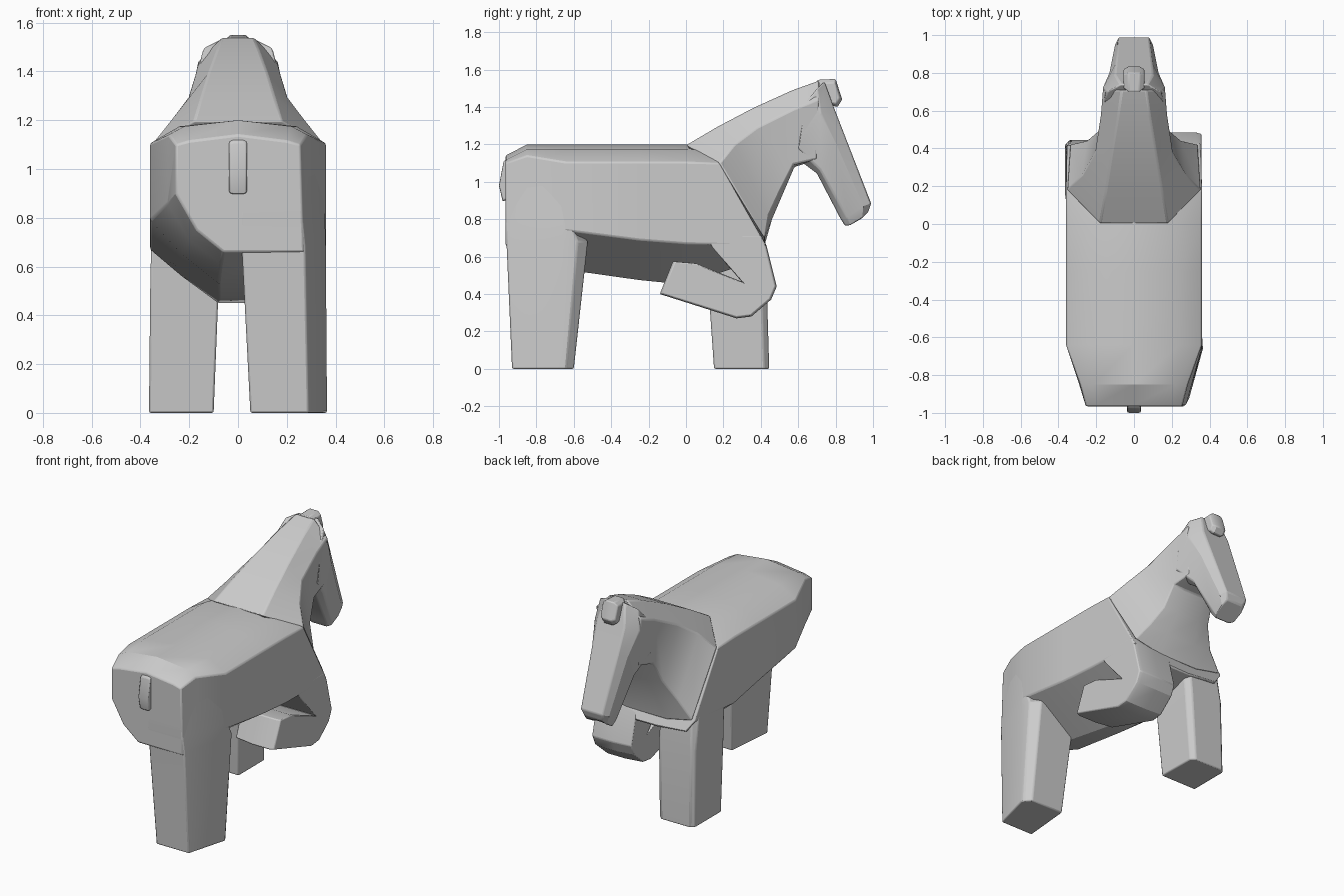
import bpy, bmesh
from mathutils import Vector


def loft(name, rings, bevel=0.008):
    """Skin equal-length rings of 3D points and cap both ends."""
    bm = bmesh.new()
    vs = [[bm.verts.new(p) for p in r] for r in rings]
    n = len(rings[0])
    for a, b in zip(vs, vs[1:]):
        for i in range(n):
            j = (i + 1) % n
            bm.faces.new((a[i], a[j], b[j], b[i]))
    bm.faces.new(vs[0][::-1])
    bm.faces.new(vs[-1])
    bmesh.ops.recalc_face_normals(bm, faces=bm.faces)
    me = bpy.data.meshes.new(name)
    bm.to_mesh(me)
    bm.free()
    ob = bpy.data.objects.new(name, me)
    bpy.context.collection.objects.link(ob)
    if bevel:
        m = ob.modifiers.new("soft_edges", "BEVEL")
        m.width = bevel
        m.segments = 2
        m.limit_method = "ANGLE"
        m.angle_limit = 0.6
    bpy.context.view_layer.objects.active = ob
    ob.select_set(True)
    bpy.ops.object.shade_smooth_by_angle(angle=0.45)
    ob.select_set(False)
    return ob


def body_ring(y, top, shoulder, right, bottom, left, slope=0.0):
    """Cross-section of the trunk; slope leans it back above z = 0.68."""
    (tw, tz), (sw, sz) = top, shoulder
    pts = [(0, tz), (tw, tz - 0.025), (sw, sz), right, (bottom[1], bottom[2]),
           (bottom[0], bottom[2]), left[0], left[1], (-sw, sz), (-tw, tz - 0.025)]
    return [(x, y - slope * max(z - 0.68, 0), z) for x, z in pts]


# trunk: right haunch has a leg, left haunch is rounded off
loft("body", [
    body_ring(-0.965, (0.20, 1.14), (0.255, 1.10), (0.27, 0.66), (-0.06, 0.06, 0.66), [(-0.17, 0.75), (-0.255, 0.90)]),
    body_ring(-0.85, (0.22, 1.20), (0.285, 1.14), (0.30, 0.66), (-0.07, 0.06, 0.61), [(-0.20, 0.71), (-0.29, 0.86)]),
    body_ring(-0.64, (0.24, 1.20), (0.36, 1.105), (0.36, 0.74), (-0.08, 0.05, 0.53), [(-0.23, 0.65), (-0.36, 0.79)]),
    body_ring(-0.25, (0.24, 1.20), (0.36, 1.105), (0.36, 0.69), (-0.08, 0.03, 0.475), [(-0.23, 0.59), (-0.36, 0.72)]),
    body_ring(0.0, (0.24, 1.20), (0.36, 1.105), (0.36, 0.67), (-0.08, 0.03, 0.45), [(-0.23, 0.56), (-0.36, 0.67)]),
    body_ring(0.43, (0.20, 1.19), (0.36, 1.10), (0.355, 0.66), (-0.08, 0.06, 0.60), [(-0.30, 0.62), (-0.355, 0.70)], 0.6),
])


def sym_ring(levels):
    """Closed ring mirrored in x from (half width, y, z) levels."""
    return [(w, y, z) for w, y, z in levels] + [(-w, y, z) for w, y, z in reversed(levels)]


# neck: mane edge, cheek line, throat
loft("neck", [
    sym_ring([(0.18, 0.0, 1.195), (0.355, 0.18, 1.10), (0.34, 0.42, 0.70), (0.15, 0.42, 0.66)]),
    sym_ring([(0.15, 0.17, 1.295), (0.275, 0.26, 1.20), (0.25, 0.44, 0.82), (0.11, 0.46, 0.80)]),
    sym_ring([(0.12, 0.36, 1.395), (0.205, 0.38, 1.29), (0.18, 0.50, 0.95), (0.08, 0.52, 0.94)]),
    sym_ring([(0.085, 0.57, 1.49), (0.175, 0.58, 1.39), (0.16, 0.57, 1.09), (0.08, 0.58, 1.08)]),
    sym_ring([(0.065, 0.71, 1.54), (0.165, 0.71, 1.44), (0.14, 0.70, 1.12), (0.07, 0.68, 1.11)]),
])

# head: forehead to muzzle
loft("head", [
    sym_ring([(0.07, 0.74, 1.535), (0.14, 0.70, 1.50), (0.165, 0.64, 1.42), (0.09, 0.58, 1.40)]),
    sym_ring([(0.10, 0.79, 1.40), (0.165, 0.72, 1.37), (0.165, 0.60, 1.18), (0.09, 0.60, 1.12)]),
    sym_ring([(0.095, 0.85, 1.245), (0.13, 0.80, 1.21), (0.125, 0.72, 1.06), (0.08, 0.70, 1.045)]),
    sym_ring([(0.08, 0.99, 0.885), (0.10, 0.95, 0.87), (0.09, 0.86, 0.81), (0.07, 0.825, 0.805)]),
    sym_ring([(0.06, 0.975, 0.84), (0.075, 0.94, 0.80), (0.07, 0.88, 0.765), (0.055, 0.85, 0.765)]),
])


def slab(name, profile, steps):
    """Side profile (y, z) lofted through x; steps are (x, scale)."""
    c = sum((Vector(p) for p in profile), Vector((0, 0))) / len(profile)
    return loft(name, [[(x, *(c + (Vector(p) - c) * s)) for p in profile] for x, s in steps], 0.006)


# forelock and tail
slab("forelock", [(0.70, 1.545), (0.80, 1.55), (0.835, 1.44), (0.81, 1.40), (0.73, 1.42)],
     [(-0.055, 0.75), (-0.03, 1), (0.03, 1), (0.055, 0.75)])
slab("tail", [(-0.94, 1.14), (-0.975, 1.11), (-1.0, 0.98), (-0.98, 0.895), (-0.94, 0.91)],
     [(-0.036, 0.95), (-0.02, 1), (0.02, 1), (0.036, 0.95)])


def post(name, levels):
    """Standing leg from (z, plan outline) levels."""
    return loft(name, [[(x, y, z) for x, y in plan] for z, plan in levels])


# standing legs
post("rear_leg", [
    (0.0, [(0.05, -0.93), (0.29, -0.93), (0.365, -0.66), (0.355, -0.64), (0.32, -0.60), (0.08, -0.60)]),
    (0.68, [(0.015, -0.96), (0.275, -0.96), (0.36, -0.66), (0.36, -0.58), (0.31, -0.525), (0.04, -0.525)]),
    (0.78, [(0.01, -0.966), (0.265, -0.966), (0.357, -0.66), (0.357, -0.62), (0.28, -0.60), (0.04, -0.60)]),
    (1.0, [(0.02, -0.962), (0.255, -0.962), (0.34, -0.68), (0.34, -0.65), (0.28, -0.65), (0.04, -0.65)]),
])
post("front_leg", [
    (0.0, [(-0.365, 0.15), (-0.10, 0.15), (-0.10, 0.42), (-0.13, 0.445), (-0.34, 0.445), (-0.365, 0.42)]),
    (0.50, [(-0.36, 0.115), (-0.08, 0.115), (-0.08, 0.40), (-0.11, 0.43), (-0.34, 0.43), (-0.36, 0.41)]),
    (0.75, [(-0.355, 0.10), (-0.08, 0.10), (-0.08, 0.37), (-0.11, 0.40), (-0.32, 0.40), (-0.355, 0.37)]),
])

# raised front leg, bent at the knee
slab("bent_leg", [(0.10, 0.72), (0.40, 0.72), (0.43, 0.66), (0.485, 0.44), (0.455, 0.37), (0.35, 0.28),
                  (0.27, 0.27), (-0.14, 0.40), (-0.07, 0.575), (0.05, 0.565), (0.30, 0.465), (0.14, 0.65)],
     [(0.07, 0.96), (0.20, 1.0), (0.33, 1.0), (0.357, 0.97)])
